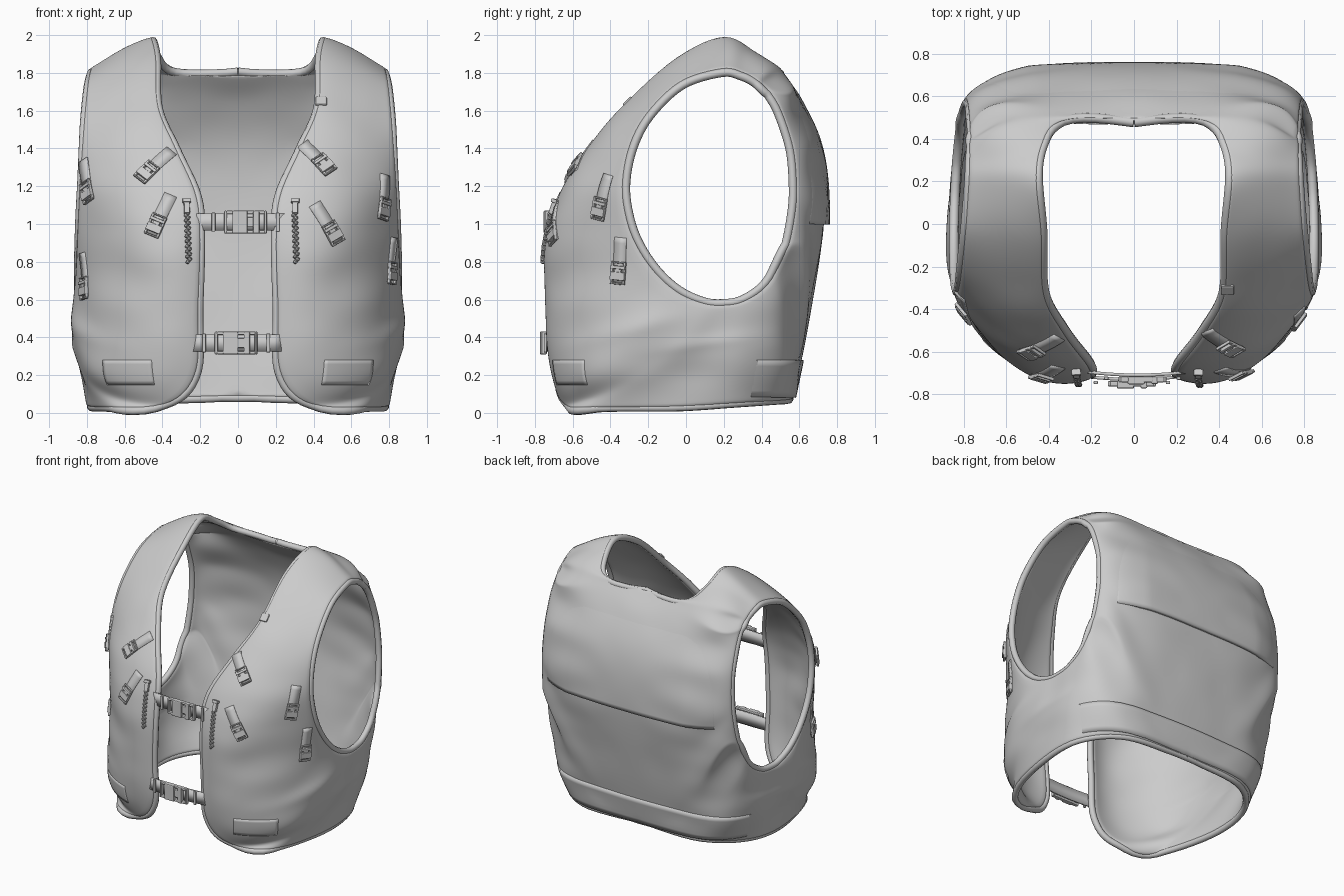
import bpy, bmesh, math
from mathutils import Vector, Matrix, noise
from mathutils.bvhtree import BVHTree

if "Cube" in bpy.data.objects:
    bpy.data.objects.remove(bpy.data.objects["Cube"])

SUB, ACROSS = 6, 20

# Half-shell spokes, counted from the shoulder top: forward, down, under the arm, up the back
ARM_ANGLE = [0, 27, 52, 71, 90, 107, 122, 138, 153, 168, 180, 195, 215, 237, 256, 270, 289, 310, 325, 334, 345]
MID = [(.57, .2, 1.945), (.56, -.05, 1.85), (.56, -.3, 1.63), (.55, -.49, 1.4), (.53, -.635, 1.15), (.5, -.7, .9),
       (.53, -.685, .6), (.6, -.645, .33), (.74, -.48, .2), (.83, -.2, .22), (.84, .08, .26), (.82, .32, .28),
       (.7, .52, .3), (.48, .62, .42), (.45, .67, .72), (.45, .72, 1.06), (.45, .695, 1.39), (.44, .61, 1.62),
       (.44, .545, 1.76), (.57, .46, 1.84), (.57, .33, 1.905)]
EDGE = [(.455, .2, 1.99), (.43, -.05, 1.88), (.42, -.33, 1.63), (.32, -.52, 1.4), (.21, -.665, 1.15), (.19, -.72, .9),
        (.2, -.725, .55), (.21, -.705, .22), (.35, -.66, .05), (.65, -.53, .025), (.79, -.08, .025), (.76, .3, .045),
        (.5, .54, .06), (0, .57, .075), (0, .655, .5), (0, .73, 1.0), (0, .72, 1.38), (0, .62, 1.65),
        (0, .495, 1.82), (.33, .485, 1.825), (.43, .37, 1.91)]
CORNERS = (13, 18)  # sharp turns of the outer edge at the centre back


def armhole(deg):
    a = math.radians(deg)
    s, c = math.sin(a), math.cos(a)
    return (.825 - .037 * c + .024 * s, .125 - .455 * s + .065 * c * c, 1.2 + .62 * c)


def spline(ring, k, f):
    p0, p1, p2, p3 = (Vector(ring[(k + d) % len(ring)]) for d in (-1, 0, 1, 2))
    if ring is EDGE and k in CORNERS:
        p0 = 2 * p1 - p2
    if ring is EDGE and k + 1 in CORNERS:
        p3 = 2 * p2 - p1
    return .5 * (2 * p1 + (p2 - p0) * f + (2 * p0 - 5 * p1 + 4 * p2 - p3) * f * f
                 + (3 * p1 - p0 - 3 * p2 + p3) * f ** 3)


def lagrange(nodes, t):
    out = Vector((0, 0, 0))
    for i, (ti, p) in enumerate(nodes):
        out += p * math.prod((t - tj) / (ti - tj) for j, (tj, _) in enumerate(nodes) if j != i)
    return out


def across(a, b, c, t):
    """Point on a spoke; spokes that end on the centre line run smoothly into their mirror image."""
    nodes = [(0, a), (.55, b), (1, c)]
    p = lagrange(nodes, t)
    w = max(0, 1 - c.x / .3) if c.y > .3 else 0
    if w:
        flip = Vector((-1, 1, 1))
        p = p.lerp(lagrange(nodes + [(1.45, b * flip), (2, a * flip)], t), w)
    return p


def wrinkle(p, t):
    n = noise.noise(Vector((p.x * 3, p.y * 3, p.z * 6 + 4))) * .014
    fold = math.exp(-((p.z - (.52 + .25 * p.y)) / .035) ** 2) * math.exp(-((p.y + .25) / .25) ** 2)
    fold2 = math.exp(-((p.z - (.36 + .12 * p.y)) / .03) ** 2) * math.exp(-((p.y - .1) / .25) ** 2)
    side = max(0, min(1, (p.x - .45) * 5))
    d = Vector((p.x, p.y, 0)).normalized()
    return d * (n + side * (.018 * fold + .010 * fold2)) * 4 * t * (1 - t) * min(1, abs(p.x) * 6)


def add_mesh(name, verts, faces):
    me = bpy.data.meshes.new(name)
    me.from_pydata(verts, [], faces)
    me.update()
    me.polygons.foreach_set("use_smooth", [True] * len(me.polygons))
    return link(name, me)


def link(name, data):
    ob = bpy.data.objects.new(name, data)
    bpy.context.collection.objects.link(ob)
    return ob


def solidify(ob, thick):
    m = ob.modifiers.new("thickness", "SOLIDIFY")
    m.thickness, m.offset = thick, -1


# Vest shell: annular grid around the armhole, mirrored
Vector_mul = lambda v, f: Vector((v.x * f.x, v.y * f.y, v.z * f.z))
arm = [armhole(d) for d in ARM_ANGLE]
N, W = len(arm) * SUB, ACROSS + 1
verts, faces = [], []
for i in range(N):
    a, b, c = (spline(r, i // SUB, i % SUB / SUB) for r in (arm, MID, EDGE))
    flipped = None
    for j in range(W):
        t = j / ACROSS
        nodes = [(0, a), (.55, b), (1, c)]
        p = lagrange(nodes, t)
        w = max(0, 1 - c.x / .3) if c.y > .3 else 0
        if w:  # spokes ending on the centre back run smoothly into their mirror image
            fl = Vector((-1, 1, 1))
            p = p.lerp(lagrange(nodes + [(1.45, Vector_mul(b, fl)), (2, Vector_mul(a, fl))], t), w)
        verts.append(p + wrinkle(p, t))
for i in range(N):
    n = (i + 1) % N
    faces += [(i * W + j, i * W + j + 1, n * W + j + 1, n * W + j) for j in range(ACROSS)]
f = faces[4 * SUB * ACROSS + 10]
if (verts[f[1]] - verts[f[0]]).cross(verts[f[3]] - verts[f[0]]).y > 0:
    faces = [q[::-1] for q in faces]
vest = add_mesh("vest_shell", verts, faces)
rim_n = [v.normal.copy() for v in vest.data.vertices]
vest.modifiers.new("mirror", "MIRROR").merge_threshold = .002
solidify(vest, .045)
m = vest.modifiers.new("smooth", "SUBSURF")
m.levels = m.render_levels = 1


# Rounded edges along the armholes and the outer edge
def binding(name, ids, cyclic):
    cu = bpy.data.curves.new(name, "CURVE")
    cu.dimensions, cu.bevel_depth, cu.bevel_resolution = "3D", .0225, 2
    sp = cu.splines.new("POLY")
    sp.points.add(len(ids) - 1)
    for pt, k in zip(sp.points, ids):
        pt.co = (*(verts[k] - rim_n[k] * .0225), 1)
    sp.use_cyclic_u = cyclic
    link(name, cu).modifiers.new("mirror", "MIRROR").use_mirror_merge = False


binding("armhole_binding", [i * W for i in range(N)], True)
binding("edge_binding", [(i % N) * W + ACROSS for i in range(18 * SUB, N + 13 * SUB + 1)], False)

bpy.context.view_layer.update()
tree = BVHTree.FromObject(vest, bpy.context.evaluated_depsgraph_get())


def hit(ang, z):
    d = Vector((math.cos(ang), math.sin(ang), 0))
    p, n, _, _ = tree.ray_cast(d * 2 + Vector((0, 0, z)), -d)
    return (p, n) if p and p.dot(d) > .2 else (None, None)


# Raised cloth panels laid onto the shell
def panel(name, a0, a1, z0, z1, off, nu=30, nv=10):
    vs, ids, fs = [], {}, []
    for i in range(nu + 1):
        for j in range(nv + 1):
            p, n = hit(math.radians(a0 + (a1 - a0) * i / nu), z0 + (z1 - z0) * j / nv)
            if p:
                ids[i, j] = len(vs)
                vs.append(p + n * off(i / nu, j / nv))
    for i in range(nu):
        for j in range(nv):
            q = [(i, j), (i + 1, j), (i + 1, j + 1), (i, j + 1)]
            if all(k in ids for k in q):
                fs.append([ids[k] for k in q])
    solidify(add_mesh(name, vs, fs), .025)


panel("back_yoke", 42, 138, 1.0, 1.68, lambda u, v: -.003 + .035 * (1 - v) * min(1, 7 * u, 7 - 7 * u), 50, 24)
panel("back_hem_band", 20, 160, .085, .28, lambda u, v: -.003 + .015 * min(1, 6 * u, 6 - 6 * u), 60, 6)
panel("pocket_patch_left", -57, -37, .15, .28, lambda u, v: .004, 14, 6)
panel("pocket_patch_right", -143, -123, .15, .28, lambda u, v: .004, 14, 6)


# Webbing ribbon that follows the shell
def ribbon(name, p, along, length, width):
    vs, n_seg = [], 8
    for i in range(n_seg + 1):
        q, n, _, _ = tree.find_nearest(p + along * length * i / n_seg)
        s = along.cross(n).normalized() * width / 2
        vs += [q - s + n * .005, q + s + n * .005]
    fs = [(2 * i, 2 * i + 1, 2 * i + 3, 2 * i + 2) for i in range(n_seg)]
    solidify(add_mesh(name, vs, fs), .01)


def boxes(name, parts, mat, bevel):
    bm = bmesh.new()
    for c, s in parts:
        bmesh.ops.create_cube(bm, size=1, matrix=mat @ Matrix.Translation(c) @ Matrix.Diagonal((*s, 1)))
    me = bpy.data.meshes.new(name)
    bm.to_mesh(me)
    bm.free()
    m = link(name, me).modifiers.new("bevel", "BEVEL")
    m.width, m.segments = bevel, 2


# Side-release buckle: socket, prongs, centre tongue and webbing bars
BUCKLE = [((0, -.22, .15), (.9, .6, .28)), ((0, -.78, .12), (.9, .12, .2)), ((0, .42, .15), (.9, .24, .26)),
          ((0, .78, .12), (.9, .12, .2)), ((0, .15, .12), (.4, .5, .2))]
BUCKLE += [((x, y, .12), (.14, l, .2)) for x in (-.38, .38) for y, l in ((.13, .5), (-.62, .3), (.62, .3))]


def frame(p, along, n):
    m = Matrix((along.cross(n).normalized(), along, n)).transposed().to_4x4()
    m.translation = p
    return m


# Small buckles: position guess and lean of the strap in degrees from upright
SMALL = [(.44, -.56, 1.31, -35), (.48, -.67, .95, -28), (.76, -.45, 1.08, 12), (.82, -.36, .74, 5),
         (-.46, -.57, 1.27, 38), (-.42, -.69, .99, 22), (-.8, -.42, 1.17, -25), (-.82, -.36, .66, -8)]
for x, y, z, lean in SMALL:
    p, n = hit(math.atan2(y, x), z)
    if not p:
        continue
    side = Vector((0, 0, 1)).cross(n).normalized()
    a = math.radians(lean)
    along = (n.cross(side) * math.cos(a) + side * math.sin(a)).normalized()
    ribbon("pocket_strap", p - along * .05, along, .24, .07)
    boxes("pocket_buckle", BUCKLE, frame(p + n * .003, along, n) @ Matrix.Diagonal((.095, .072, .08, 1)), .004)

# Front closing straps with large buckles
for cx, y, z in ((.04, -.715, 1.01), (-.01, -.735, .37)):
    vs = []
    for i in range(13):
        x = -.235 + .47 * i / 12 + cx * .4
        yy = y + .015 * (abs(i - 6) / 6) ** 2 - .003
        vs += [(x, yy, z - .045), (x, yy, z + .045)]
    solidify(add_mesh("front_strap", vs, [(2 * i, 2 * i + 2, 2 * i + 3, 2 * i + 1) for i in range(12)]), .015)
    front = frame(Vector((cx, y, z)), Vector((1, 0, 0)), Vector((0, -1, 0)))
    boxes("front_buckle", BUCKLE, front @ Matrix.Scale(.135, 4), .007)
    boxes("strap_slider", [((0, o, .01), (.1, .02, .015)) for o in (-.17, .17)], front, .004)

# Braided zipper pulls with a head
for x in (-.27, .3):
    bm = bmesh.new()
    for i in range(20):
        z = 1.06 - .26 * i / 19
        p, n = hit(math.atan2(-.71, x), z)
        c = Vector((x + .006 * (-1) ** i + .01 * i / 19, p.y - .008, z))
        bmesh.ops.create_icosphere(bm, subdivisions=1, radius=.013, matrix=Matrix.Translation(c))
    me = bpy.data.meshes.new("zipper_cord")
    bm.to_mesh(me)
    bm.free()
    link("zipper_cord", me)
    p, n = hit(math.atan2(-.69, x), 1.09)
    up = (Vector((0, 0, 1)) - n * n.z).normalized()
    boxes("zipper_head", [((0, 0, .008), (.03, .08, .025)), ((0, .03, .014), (.045, .02, .03))], frame(p, up, n), .004)

# Small loop tab on the left neckline
p, n, _, _ = tree.find_nearest(Vector((.44, -.31, 1.65)))
up = (Vector((0, 0, 1)) - n * n.z).normalized()
boxes("neck_tab", [((0, 0, -.01), (.06, .06, .035))], frame(p, up, n), .006)
